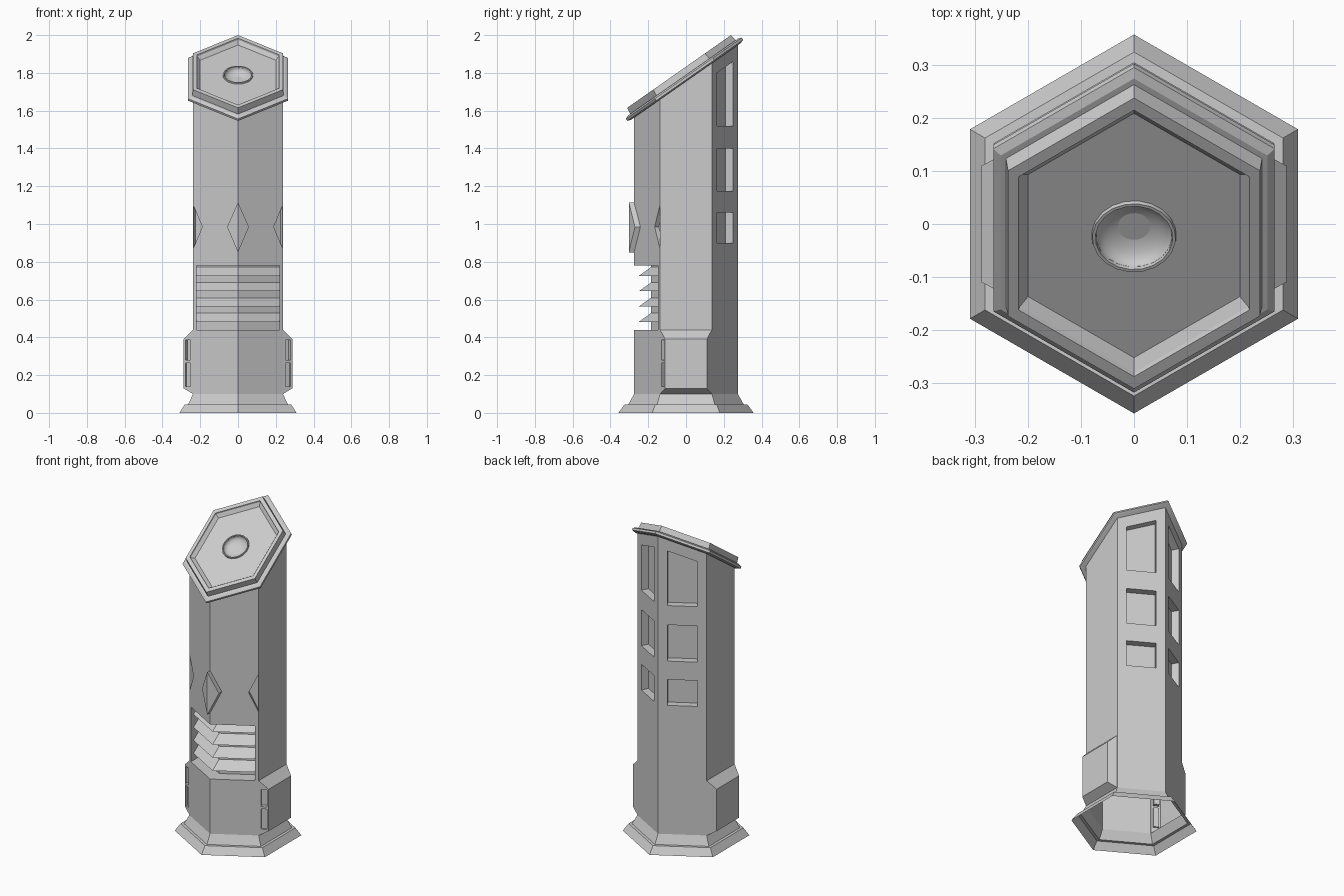
import bpy, bmesh
from math import sin, cos, pi, radians, sqrt
from mathutils import Vector

cube = bpy.data.objects.get("Cube")
if cube:
    bpy.data.objects.remove(cube, do_unlink=True)

grey = bpy.data.materials.new("light_grey")
grey.use_nodes = True
colour = (0.6, 0.6, 0.6, 1)
grey.diffuse_color = colour
grey.node_tree.nodes["Principled BSDF"].inputs["Base Color"].default_value = colour

R = 0.275              # column corner radius
A = R * sqrt(3) / 2    # column flat radius
SLOPE = 0.7            # rise of the lid per unit of depth
LID_Z = 1.755


def finish(name, bm):
    bmesh.ops.recalc_face_normals(bm, faces=bm.faces)
    mesh = bpy.data.meshes.new(name)
    bm.to_mesh(mesh)
    bm.free()
    mesh.materials.append(grey)
    obj = bpy.data.objects.new(name, mesh)
    bpy.context.collection.objects.link(obj)
    return obj


def loft(name, rings, caps=True, loop=False):
    """Skin closed rings of points; optionally cap or join the ends."""
    bm = bmesh.new()
    vs = [[bm.verts.new(p) for p in ring] for ring in rings]
    n = len(rings[0])
    pairs = list(zip(vs, vs[1:])) + ([(vs[-1], vs[0])] if loop else [])
    for a, b in pairs:
        for i in range(n):
            j = (i + 1) % n
            bm.faces.new((a[i], a[j], b[j], b[i]))
    if caps and not loop:
        bm.faces.new(vs[0])
        bm.faces.new(vs[-1])
    return finish(name, bm)


def hull(name, points):
    bm = bmesh.new()
    for p in points:
        bm.verts.new(p)
    bmesh.ops.convex_hull(bm, input=bm.verts)
    return finish(name, bm)


def circle(r, n=6):
    return [(r * cos(pi / 6 + 2 * pi * i / n), r * sin(pi / 6 + 2 * pi * i / n)) for i in range(n)]


def level(r, z):
    return [(x, y, z) for x, y in circle(r)]


def combine(obj, helpers, operation):
    """Apply boolean helpers to an object, then discard them."""
    for h in helpers:
        h.hide_render = True
        mod = obj.modifiers.new(h.name, "BOOLEAN")
        mod.operation, mod.solver, mod.object = operation, "EXACT", h
    bpy.context.view_layer.update()
    deps = bpy.context.evaluated_depsgraph_get()
    mesh = bpy.data.meshes.new_from_object(obj.evaluated_get(deps))
    obj.modifiers.clear()
    obj.data = mesh
    mesh.materials.clear()
    mesh.materials.append(grey)
    for h in helpers:
        bpy.data.objects.remove(h, do_unlink=True)


def on_face(angle, s, z, out):
    """Point on a column side: s across, z up, out from the surface."""
    a = radians(angle)
    d = A + out
    return (cos(a) * d - sin(a) * s, sin(a) * d + cos(a) * s, z)


# Column shaft with a sloped top
top = [(x, y, LID_Z + 0.01 + SLOPE * y) for x, y in circle(R)]
column = loft("column", [level(R, 0.1), top])

# Chamfered blocks on the two lower sides
blocks = []
for side in (-1, 1):
    pts = []
    for y in (-1, 1):
        pts += [(side * 0.238, y * 0.137, z) for z in (0.1, 0.44)]
        pts += [(side * 0.288, y * 0.11, z) for z in (0.13, 0.39)]
        pts += [(side * 0.1, y * 0.05, z) for z in (0.2, 0.35)]
    blocks.append(hull("side_block", pts))
combine(column, blocks, "UNION")

cutters = []
# Windows on the two rear sides; the highest follows the lid
for angle in (60, 120):
    for low, high, tilt in ((0.9, 1.06, 0), (1.175, 1.4, 0), (1.52, 1.83, SLOPE)):
        rings = []
        for out in (-0.045, 0.03):
            ring = [on_face(angle, s, low, out) for s in (-0.085, 0.085)]
            ring += [on_face(angle, s, high + tilt * s * cos(radians(angle)), out)
                     for s in (0.085, -0.085)]
            rings.append(ring)
        cutters.append(loft("window_cutter", rings))

# Half diamond notches beside the outer front corners
for angle, side in ((-60, 1), (-120, -1)):
    rings = [[on_face(angle, side * s, z, out) for s, z in
              ((0.136, 0.87), (0.136, 1.1), (0.081, 0.985))] for out in (-0.025, 0.03)]
    cutters.append(loft("notch_cutter", rings))

# Louvre opening wrapped around the front corner
W = 0.22
back = W / sqrt(3)
plan = [(-W, -0.35), (W, -0.35), (W, back - 0.185), (0, -0.185), (-W, back - 0.185)]
cutters.append(loft("louvre_cutter", [[(x, y, z) for x, y in plan] for z in (0.44, 0.78)]))

# Small pockets on the front edges of the side blocks
for side in (-1, 1):
    along = Vector((side * 0.88, 0.475, 0))
    out = Vector((side * 0.475, -0.88, 0))
    corner = Vector((side * 0.238, -0.137, 0))
    for low, high, depth in ((0.14, 0.265, 0.01), (0.28, 0.385, 0.022)):
        cutters.append(hull("pocket_cutter", [
            corner + along * s + out * d + Vector((0, 0, z))
            for s in (0.014, 0.046) for d in (-depth, 0.03) for z in (low, high)]))
combine(column, cutters, "DIFFERENCE")

# Open the underside of the column
bm = bmesh.new()
bm.from_mesh(column.data)
floor = [f for f in bm.faces if f.normal.z < -0.9 and f.calc_center_median().z < 0.102]
bmesh.ops.delete(bm, geom=floor, context="FACES")
bm.to_mesh(column.data)
bm.free()

# Louvre slats
for i in range(4):
    z = 0.725 - 0.081 * i
    loft("louvre_slat", [[(x, abs(x) / sqrt(3) - r, z + h)
                          for r, h in ((0.18, 0), (0.25, 0), (0.18, 0.05))]
                         for x in (-W, 0, W)])

# Folded diamond badge on the front corner
outline = [(0, -0.303, 1.115), (0.058, -0.27, 0.985), (0, -0.303, 0.85), (-0.058, -0.27, 0.985)]
bm = bmesh.new()
front = [bm.verts.new(p) for p in outline]
rear = [bm.verts.new((x, y + 0.03, z)) for x, y, z in outline]
for v in (front, rear):
    bm.faces.new((v[0], v[1], v[2]))
    bm.faces.new((v[0], v[2], v[3]))
for i in range(4):
    j = (i + 1) % 4
    bm.faces.new((front[i], front[j], rear[j], rear[i]))
finish("diamond_badge", bm)

# Flared hollow foot
loft("foot", [level(0.358, 0), level(0.325, 0.045), level(0.305, 0.045), level(R, 0.1)], caps=False)

# Tilted lid: slab, raised border and sunken panel
length = sqrt(1 + SLOPE * SLOPE)


def tilted(points, w):
    return [(x, y - w * SLOPE / length, LID_Z + SLOPE * y + w / length) for x, y in points]


def disc(r, w):
    return tilted([(x, y / length) for x, y in circle(r, 20)], w)


steps = ((0.25, 0), (0.266, 0.007), (0.266, 0.02), (0.252, 0.028), (0.242, 0.028),
         (0.238, 0.064), (0.218, 0.064), (0.216, 0.055), (0.2, 0.038))
lid = loft("lid", [tilted(circle(a * 2 / sqrt(3)), w) for a, w in steps])

# Round dish in the middle of the panel
dish = [disc(0.072, 0.07)] + [
    disc(0.072 * cos(t * pi / 14), 0.038 - 0.033 * sin(t * pi / 14)) for t in range(7)]
combine(lid, [loft("dish_cutter", dish)], "DIFFERENCE")
rim = loft("dish_rim", [disc(r, w) for r, w in
                        ((0.081, 0.034), (0.079, 0.046), (0.073, 0.046), (0.072, 0.034))], loop=True)
bpy.ops.object.select_all(action="DESELECT")
for obj in (lid, rim):
    obj.select_set(True)
bpy.context.view_layer.objects.active = lid
bpy.ops.object.shade_smooth_by_angle(angle=radians(25))
